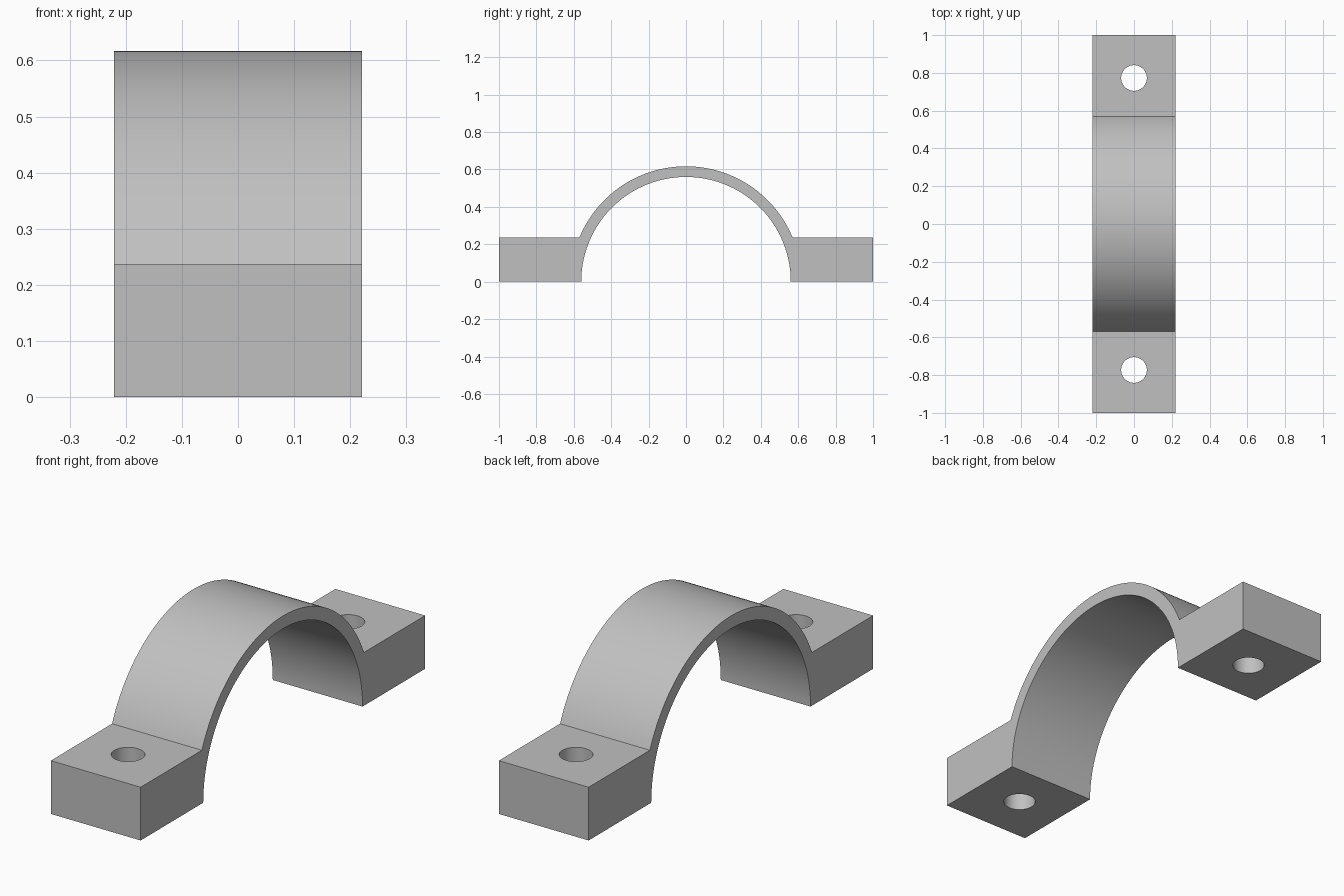
import bpy, bmesh
from math import asin, cos, sin, pi, radians

cube = bpy.data.objects.get("Cube")
if cube:
    bpy.data.objects.remove(cube)

WIDTH, LENGTH = 0.442, 2.0
OUTER, INNER = 0.617, 0.56
FOOT_HEIGHT = 0.237
HOLE_Y, HOLE_RADIUS = 0.773, 0.068

steel = bpy.data.materials.new("grey steel")
steel.use_nodes = True
colour = (0.53, 0.53, 0.53, 1)
steel.diffuse_color = colour
steel.node_tree.nodes["Principled BSDF"].inputs["Base Color"].default_value = colour


def arc(radius, start, end, steps):
    angles = [start + (end - start) * i / steps for i in range(steps + 1)]
    return [(radius * cos(a), radius * sin(a)) for a in angles]


# Side profile: outer arch, left foot, inner arch, right foot
meet = asin(FOOT_HEIGHT / OUTER)
half = LENGTH / 2
profile = arc(OUTER, meet, pi - meet, 72)
profile += [(-half, FOOT_HEIGHT), (-half, 0)]
profile += arc(INNER, pi, 0, 96)
profile += [(half, 0), (half, FOOT_HEIGHT)]

# Extrude the profile across the strap width
bm = bmesh.new()
side = bm.faces.new([bm.verts.new((-WIDTH / 2, y, z)) for y, z in profile])
extruded = bmesh.ops.extrude_face_region(bm, geom=[side], use_keep_orig=True)
moved = [v for v in extruded["geom"] if isinstance(v, bmesh.types.BMVert)]
bmesh.ops.translate(bm, verts=moved, vec=(WIDTH, 0, 0))
bmesh.ops.recalc_face_normals(bm, faces=bm.faces)
mesh = bpy.data.meshes.new("saddle_clamp")
bm.to_mesh(mesh)
bm.free()
clamp = bpy.data.objects.new("saddle_clamp", mesh)
bpy.context.collection.objects.link(clamp)
mesh.materials.append(steel)

# Bolt hole through each foot
for sign in (-1, 1):
    bpy.ops.mesh.primitive_cylinder_add(
        vertices=48, radius=HOLE_RADIUS, depth=1,
        location=(0, sign * HOLE_Y, FOOT_HEIGHT / 2))
    cutter = bpy.context.object
    cutter.name = "bolt_hole_cutter"
    cutter.hide_render = True
    cutter.data.materials.append(steel)
    hole = clamp.modifiers.new("bolt_hole", "BOOLEAN")
    hole.operation = "DIFFERENCE"
    hole.solver = "EXACT"
    hole.object = cutter
    bpy.ops.object.select_all(action="DESELECT")
    clamp.select_set(True)
    bpy.context.view_layer.objects.active = clamp
    bpy.ops.object.modifier_apply(modifier=hole.name)
    bpy.data.objects.remove(cutter)

# Smooth arch and holes, crisp corners
bpy.ops.object.shade_smooth_by_angle(angle=radians(20))
